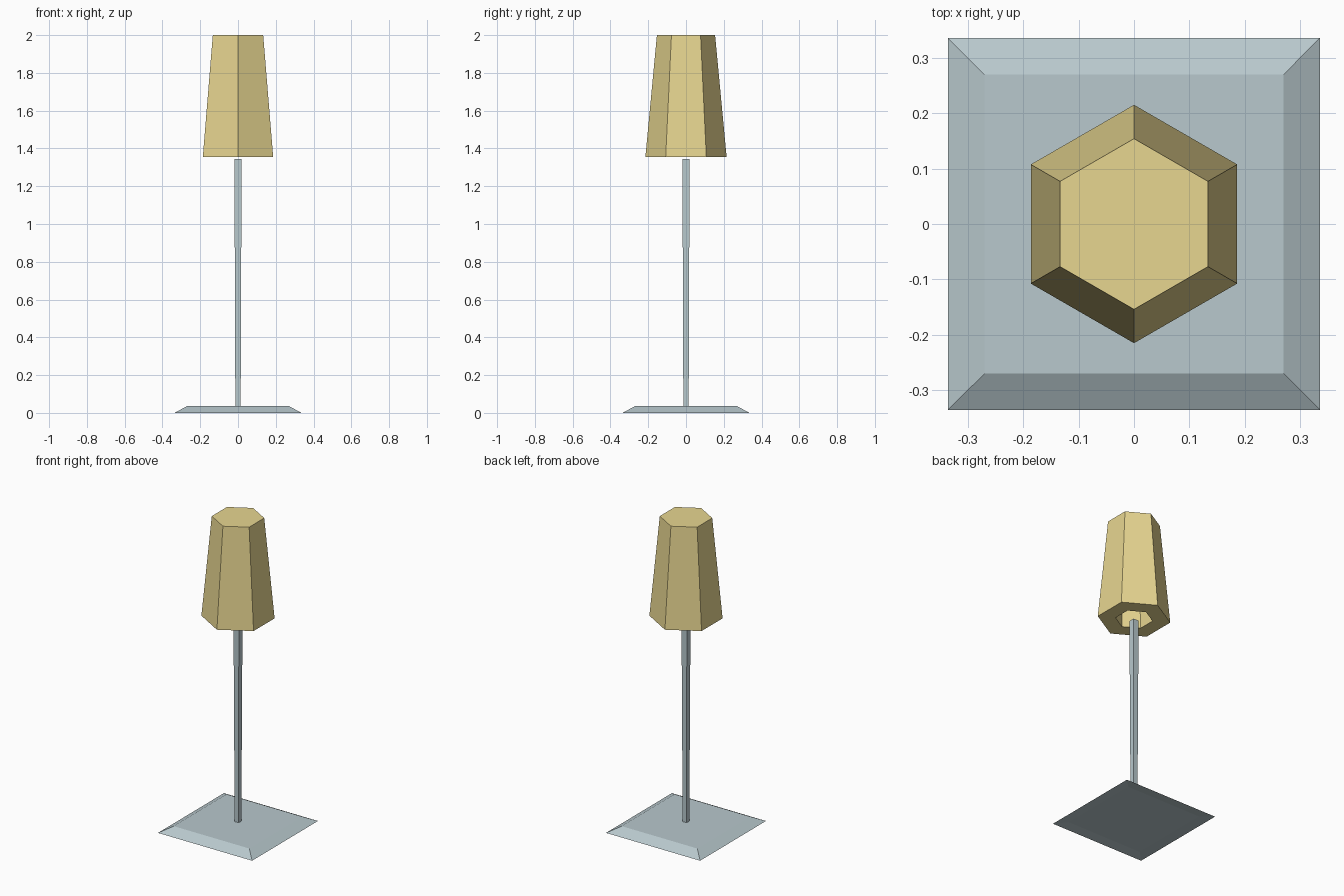
import bpy, bmesh, math

if "Cube" in bpy.data.objects:
    bpy.data.objects.remove(bpy.data.objects["Cube"])


def material(name, rgb):
    m = bpy.data.materials.new(name)
    m.diffuse_color = (*rgb, 1)
    m.use_nodes = True
    m.node_tree.nodes["Principled BSDF"].inputs["Base Color"].default_value = m.diffuse_color
    return m


def loft(name, sides, turn, rings, mat):
    """Skin regular polygon rings (corner radius, z) and cap both ends."""
    bm = bmesh.new()
    loops = []
    for r, z in rings:
        angles = [turn + 2 * math.pi * i / sides for i in range(sides)]
        loops.append([bm.verts.new((r * math.cos(a), r * math.sin(a), z)) for a in angles])
    for low, high in zip(loops, loops[1:]):
        for i in range(sides):
            j = (i + 1) % sides
            bm.faces.new((low[i], low[j], high[j], high[i]))
    bm.faces.new(loops[0][::-1])
    bm.faces.new(loops[-1])
    bmesh.ops.recalc_face_normals(bm, faces=bm.faces)
    mesh = bpy.data.meshes.new(name)
    bm.to_mesh(mesh)
    bm.free()
    mesh.materials.append(mat)
    obj = bpy.data.objects.new(name, mesh)
    bpy.context.collection.objects.link(obj)
    return obj


metal = material("pale_metal", (0.48, 0.58, 0.61))
fabric = material("yellow_shade", (0.80, 0.67, 0.28))
square = math.sqrt(2)  # half width to corner radius

# Square foot with sloped rim, shallow underside recess, and the tapered pole
# growing out of a small inset square on top
loft("base_and_pole", 4, math.pi / 4,
     [(h * square, z) for h, z in
      ((0.27, 0.006), (0.336, 0.0), (0.27, 0.036), (0.04, 0.036),
       (0.014, 0.036), (0.019, 1.345))], metal)

# Hexagonal shade, closed on top, with a hollow opening in its underside
loft("lamp_shade", 6, math.pi / 2,
     [(0.10, 1.65), (0.11, 1.355), (0.215, 1.355), (0.154, 2.0)], fabric)
